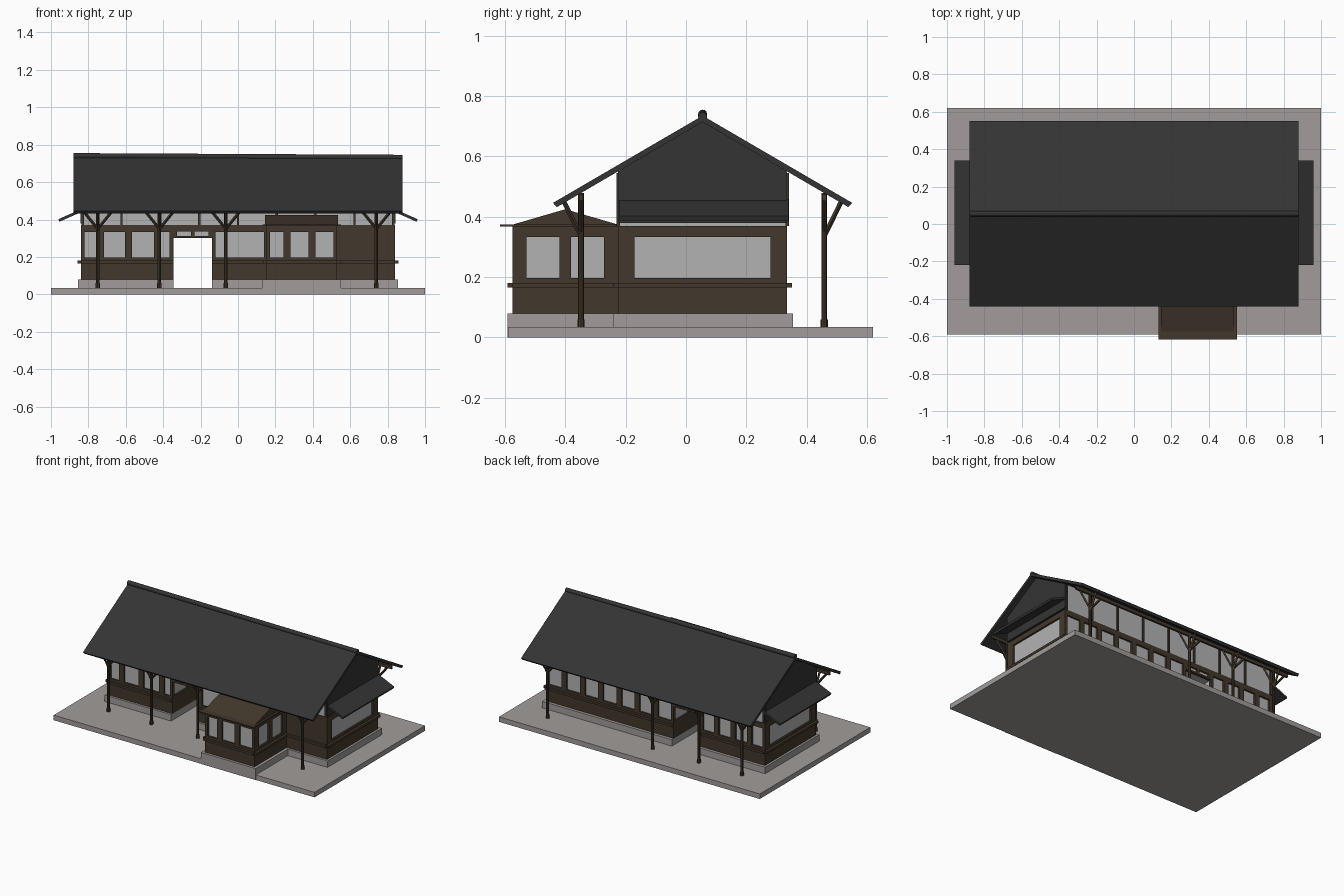
import bpy, math
from mathutils import Vector

if "Cube" in bpy.data.objects:
    bpy.data.objects.remove(bpy.data.objects["Cube"])


def mat(name, c):
    m = bpy.data.materials.new(name)
    m.diffuse_color = (*c, 1)
    m.use_nodes = True
    m.node_tree.nodes["Principled BSDF"].inputs["Base Color"].default_value = m.diffuse_color
    return m


WOOD = mat("dark_wood", (0.055, 0.039, 0.025))
ROOF = mat("slate", (0.034, 0.034, 0.034))
STONE = mat("stone", (0.36, 0.335, 0.325))
PANE = mat("pale_panel", (0.45, 0.45, 0.45))


def mesh(name, verts, faces, m):
    me = bpy.data.meshes.new(name)
    me.from_pydata(verts, [], faces)
    me.materials.append(m)
    ob = bpy.data.objects.new(name, me)
    bpy.context.collection.objects.link(ob)
    return ob


def prism(name, profile, a, b, m, axis='x'):
    """Extrude a profile (y,z) along x, or (x,z) along y."""
    n = len(profile)
    put = (lambda p, t: (t, *p)) if axis == 'x' else (lambda p, t: (p[0], t, p[1]))
    verts = [put(p, t) for t in (a, b) for p in profile]
    faces = [tuple(range(n))[::-1], tuple(range(n, 2 * n))]
    faces += [(i, (i + 1) % n, (i + 1) % n + n, i + n) for i in range(n)]
    ob = mesh(name, verts, faces, m)
    import bmesh
    bm = bmesh.new()
    bm.from_mesh(ob.data)
    bmesh.ops.recalc_face_normals(bm, faces=bm.faces)
    bm.to_mesh(ob.data)
    bm.free()
    return ob


def box(name, x0, x1, y0, y1, z0, z1, m):
    return prism(name, [(y0, z0), (y1, z0), (y1, z1), (y0, z1)], x0, x1, m)


def rod(name, p, q, r, m, sides=8):
    p, q = Vector(p), Vector(q)
    bpy.ops.mesh.primitive_cylinder_add(vertices=sides, radius=r, depth=(q - p).length,
                                        location=(p + q) / 2)
    ob = bpy.context.object
    ob.name = name
    ob.rotation_euler = (q - p).to_track_quat('Z', 'Y').to_euler()
    ob.data.materials.append(m)
    return ob


def wall(name, axis, a, b, plane, out, mullions, belt=True, ends=0.02):
    """Timber frame on a wall plane: wainscot, belt, header, posts; panes are the core behind."""
    def part(n, s, e, z0, z1, proud=0.0):
        d = sorted((plane - out * 0.02, plane + out * proud))
        if axis == 'x':
            box(f"{name}_{n}", s, e, d[0], d[1], z0, z1, WOOD)
        else:
            box(f"{name}_{n}", d[0], d[1], s, e, z0, z1, WOOD)
    part("wainscot", a, b, 0.08, 0.197)
    part("header", a, b, 0.333, 0.37)
    if belt:
        part("belt", a - 0.0, b + 0.0, 0.165, 0.181, 0.017)
    part("end_post", a, a + ends, 0.197, 0.333)
    part("end_post", b - ends, b, 0.197, 0.333)
    for c in mullions:
        part("mullion", c - 0.0185, c + 0.0185, 0.197, 0.333)


Y0, Y1, X = -0.225, 0.335, 0.84   # main walls
PL, PR = -0.345, -0.14            # passage
YR = 0.055                        # ridge line

# Platform and foundations
box("platform", -1, 1, -0.59, 0.62, 0, 0.035, STONE)
box("left_foundation", -0.855, PL, -0.24, 0.355, 0.035, 0.08, STONE)
box("right_foundation", PR, 0.855, -0.24, 0.355, 0.035, 0.08, STONE)
box("bay_foundation", 0.13, 0.55, -0.592, -0.23, 0, 0.08, STONE)

# Pale cores behind the timber frames
i = 0.012
box("left_core", -X + i, PL - i, Y0 + i, Y1 - i, 0.075, 0.38, PANE)
box("right_core", PR + i, X - i, Y0 + i, Y1 - i, 0.075, 0.38, PANE)
box("passage_ceiling", PL - i, PR + i, Y0 + i, Y1 - i, 0.31, 0.38, PANE)
box("bay_core", 0.15 + i, 0.53 - i, -0.575 + i, -0.2, 0.075, 0.37, PANE)
prism("upper_plaster", [(Y0 + .005, 0.37), (Y1 - .005, 0.37), (Y1 - .005, 0.555),
                        (YR, 0.715), (Y0 + .005, 0.555)], -X + i, X - i, PANE)

# Front, back, end and passage walls
wall("front_left", 'x', -X, PL, Y0, -1, [-0.735, -0.585, -0.43], ends=0.015)
wall("front_middle", 'x', PR, 0.15, Y0, -1, [], ends=0.012)
wall("front_right", 'x', 0.53, X, Y0, -1, [])
box("front_right_boards", 0.53, X, Y0, Y0 + 0.02, 0.19, 0.34, WOOD)
wall("back_left", 'x', -X, PL, Y1, 1, [-0.72, -0.593, -0.467])
n = 7
wall("back_right", 'x', PR, X, Y1, 1, [PR + (X - PR) * k / n for k in range(1, n)])
for s, nm in ((-1, "left"), (1, "right")):
    wall(nm + "_end", 'y', Y0, Y1, s * X, s, [], ends=0.055)
wall("passage_left", 'y', Y0, Y1, PL, 1, [-0.04, 0.15], belt=False)
wall("passage_right", 'y', Y0, Y1, PR, -1, [-0.04, 0.15], belt=False)

# Passage lintels with small transom panels
for y0, y1, nm in ((Y0, Y0 + .02, "front"), (Y1 - .02, Y1, "back")):
    box(nm + "_lintel", PL, PR, y0, y1, 0.30, 0.312, WOOD)
    box(nm + "_lintel_header", PL, PR, y0, y1, 0.335, 0.37, WOOD)
    for x in (PL + .008, (PL + PR) / 2, PR - .008):
        box(nm + "_transom_post", x - .01, x + .01, y0, y1, 0.31, 0.336, WOOD)
    # slim studs dividing the upper plaster band
    y = Y0 if y0 < 0 else Y1
    for k in range(9):
        x = -0.83 + k * 0.2075
        box(nm + "_upper_stud", x - .006, x + .006, y - .006, y + .006, 0.37, 0.545, WOOD)

# Projecting front bay with low gabled roof
wall("bay_front", 'x', 0.15, 0.53, -0.575, -1, [0.262, 0.396], ends=0.018)
for x, s, nm in ((0.15, -1, "left"), (0.53, 1, "right")):
    wall("bay_" + nm, 'y', -0.575, Y0, x, s, [-0.4], ends=0.046)
box("bay_eave_plate", 0.13, 0.55, -0.617, Y0, 0.367, 0.374, WOOD)
prism("bay_roof", [(-0.575, 0.374), (Y0, 0.374), (-0.4, 0.425)], 0.145, 0.535, WOOD)

# Main roof and rounded ridge cap
prism("main_roof", [(YR, 0.735), (YR - .496, 0.446), (YR - .483, 0.432), (YR, 0.714),
                    (YR + .483, 0.432), (YR + .496, 0.446)], -0.88, 0.88, ROOF)
rod("ridge_cap", (-0.88, YR, 0.740), (0.88, YR, 0.731), 0.015, ROOF, 12)

# Slate gables and end canopies
for s, nm in ((-1, "left"), (1, "right")):
    prism(nm + "_gable", [(Y0, 0.38), (Y1, 0.38), (Y1, 0.55), (YR, 0.715), (Y0, 0.55)],
          s * 0.825, s * 0.843, ROOF)
    prism(nm + "_canopy", [(s * 0.835, 0.457), (s * 0.96, 0.402), (s * 0.955, 0.388),
                           (s * 0.835, 0.441)], -0.22, 0.34, ROOF, 'y')

# Veranda posts with branching braces and purlins
for y, s, nm in ((-0.348, -1, "front"), (0.458, 1, "back")):
    box(nm + "_purlin", -0.86, 0.86, y - .007, y + .007, 0.452, 0.474, WOOD)
    for x in (-0.75, -0.42, -0.065, 0.74):
        rod(nm + "_post", (x, y, 0.035), (x, y, 0.478), 0.0095, WOOD)
        rod(nm + "_post_base", (x, y, 0.035), (x, y, 0.06), 0.012, WOOD)
        for d in (-1, 1):
            rod(nm + "_side_brace", (x, y, 0.35), (x + d * 0.085, y, 0.455), 0.008, WOOD, 4)
        rod(nm + "_eave_brace", (x, y, 0.335), (x, y + s * 0.055, 0.447), 0.008, WOOD, 4)
